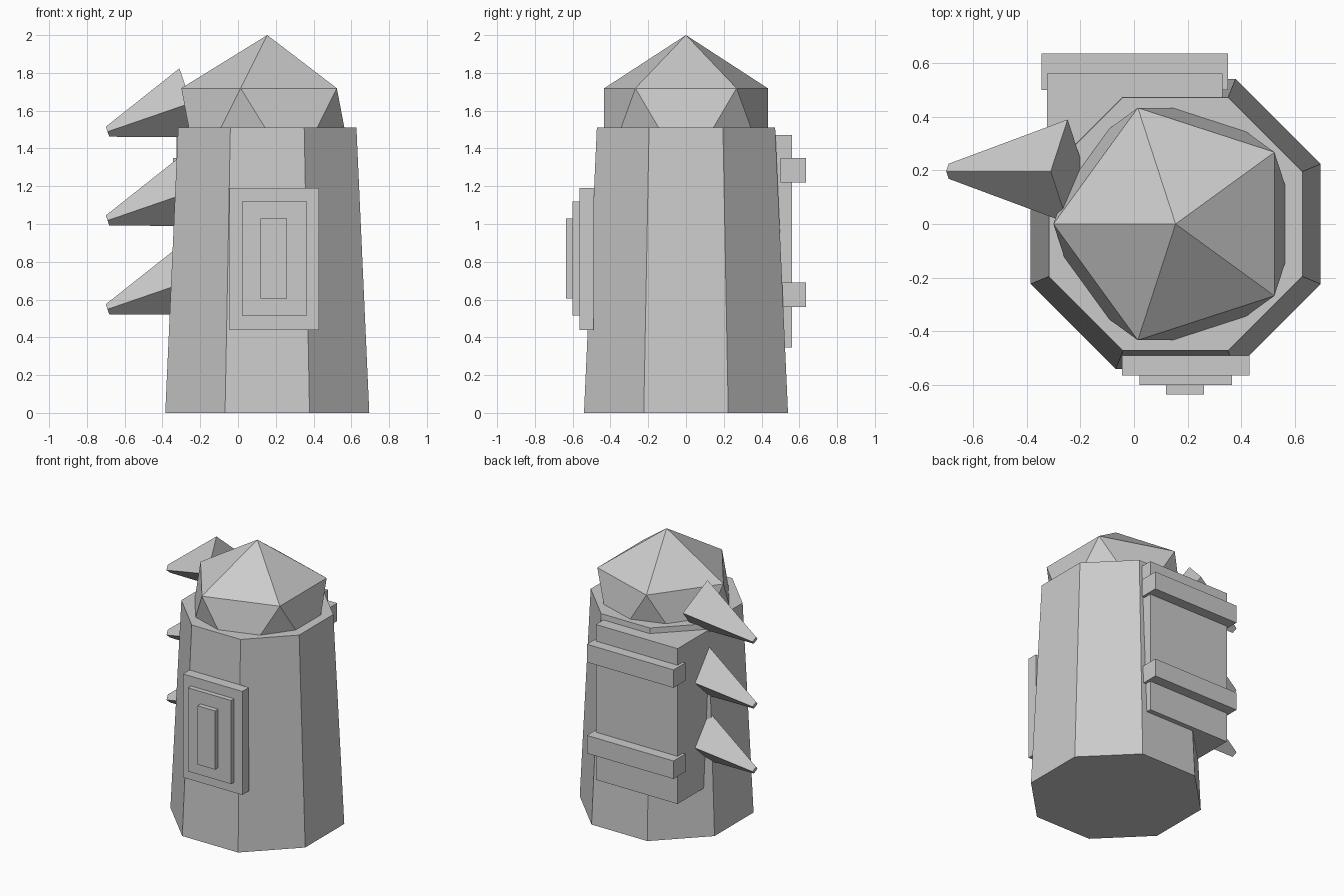
import bpy
import math

if "Cube" in bpy.data.objects:
    bpy.data.objects.remove(bpy.data.objects["Cube"])

stone = bpy.data.materials.new("light_grey")
stone.diffuse_color = (0.6, 0.6, 0.6, 1)
stone.use_nodes = True
stone.node_tree.nodes["Principled BSDF"].inputs["Base Color"].default_value = stone.diffuse_color

CX = 0.155  # axis of the tower


def finish(name):
    ob = bpy.context.object
    ob.name = ob.data.name = name
    ob.data.materials.append(stone)
    return ob


def box(name, lo, hi):
    bpy.ops.mesh.primitive_cube_add(size=1, location=[(a + b) / 2 for a, b in zip(lo, hi)])
    ob = finish(name)
    ob.scale = [b - a for a, b in zip(lo, hi)]
    return ob


def cone(name, sides, r1, r2, depth, loc, rot):
    bpy.ops.mesh.primitive_cone_add(vertices=sides, radius1=r1, radius2=r2,
                                    depth=depth, location=loc, rotation=rot)
    return finish(name)


# Tapered eight-sided body
k = 1 / math.cos(math.pi / 8)
cone("body", 8, 0.54 * k, 0.472 * k, 1.51, (CX, 0, 0.755), (0, 0, math.pi / 8))

# Faceted dome
bpy.ops.mesh.primitive_ico_sphere_add(subdivisions=1, radius=0.509,
                                      location=(CX, 0, 1.491), rotation=(0, 0, math.pi))
finish("dome")

# Stepped front panel
box("front_panel_outer", (-0.045, -0.565, 0.44), (0.43, -0.49, 1.19))
box("front_panel_middle", (0.02, -0.60, 0.515), (0.365, -0.52, 1.12))
box("front_panel_inner", (0.12, -0.635, 0.605), (0.26, -0.55, 1.03))

# Back pack with two straps
box("back_pack", (-0.325, 0.2, 0.345), (0.33, 0.56, 1.47))
for i, z in enumerate((0.56, 1.22)):
    box(f"back_strap_{i + 1}", (-0.345, 0.50, z), (0.35, 0.635, z + 0.13))

# Column of blunt side spikes, drooping outward
for i in range(3):
    cone(f"side_spike_{i + 1}", 4, 0.193, 0.028, 0.469,
         (-0.469, 0.1965, 1.565 - 0.47 * i), (0, math.radians(-109), 0))
